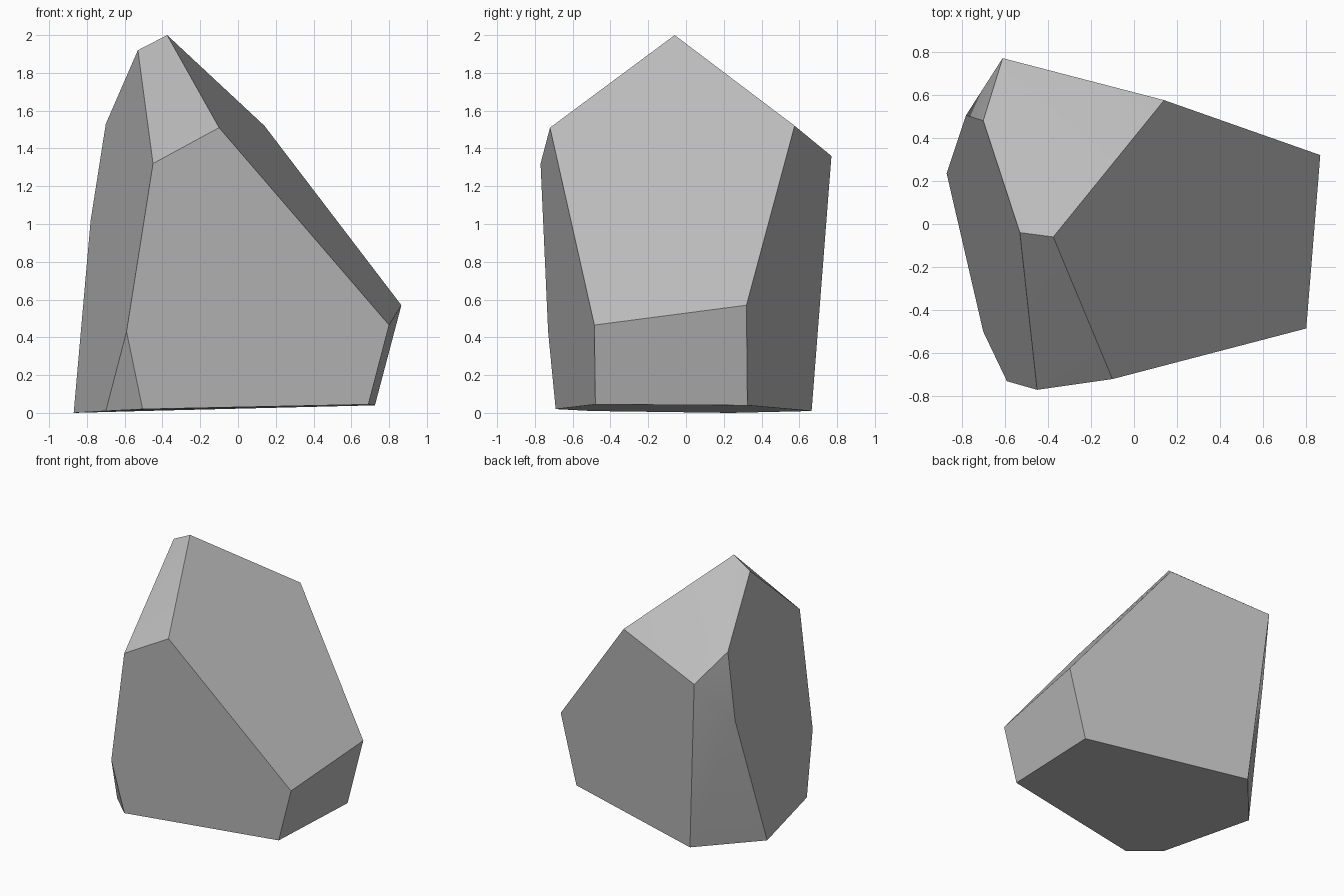
import bpy
import bmesh
import math

cube = bpy.data.objects.get("Cube")
if cube:
    bpy.data.objects.remove(cube, do_unlink=True)

# Stone colour
stone = bpy.data.materials.new("stone_grey")
stone.use_nodes = True
grey = (0.5, 0.5, 0.5, 1)
stone.diffuse_color = grey
bsdf = next(n for n in stone.node_tree.nodes if n.type == "BSDF_PRINCIPLED")
bsdf.inputs["Base Color"].default_value = grey

# Corners of the faceted boulder
base = [(-.87, .235, 0), (-.70, -.50, .01), (-.505, -.69, .02),
        (.69, -.48, .045), (.725, .325, .04), (-.50, .665, .01)]
middle = [(-.59, -.73, .43), (.80, -.485, .465), (.865, .32, .57),
          (-.78, .505, 1.02)]
shoulder = [(-.45, -.77, 1.32), (-.10, -.72, 1.51), (.14, .575, 1.52),
            (-.61, .77, 1.36), (-.70, .48, 1.53)]
peak = [(-.375, -.06, 2), (-.53, -.04, 1.92)]

# Wrap the corners in a convex skin and merge near-flat triangles into facets
bm = bmesh.new()
for corner in base + middle + shoulder + peak:
    bm.verts.new(corner)
bmesh.ops.convex_hull(bm, input=list(bm.verts))
bmesh.ops.dissolve_limit(bm, angle_limit=math.radians(6),
                         verts=list(bm.verts), edges=list(bm.edges))
bmesh.ops.recalc_face_normals(bm, faces=list(bm.faces))

mesh = bpy.data.meshes.new("boulder")
bm.to_mesh(mesh)
bm.free()
mesh.materials.append(stone)
boulder = bpy.data.objects.new("boulder", mesh)
bpy.context.collection.objects.link(boulder)

# Keep the facet edges crisp
for other in bpy.context.selected_objects:
    other.select_set(False)
boulder.select_set(True)
bpy.context.view_layer.objects.active = boulder
bpy.ops.object.shade_smooth_by_angle(angle=math.radians(30))
